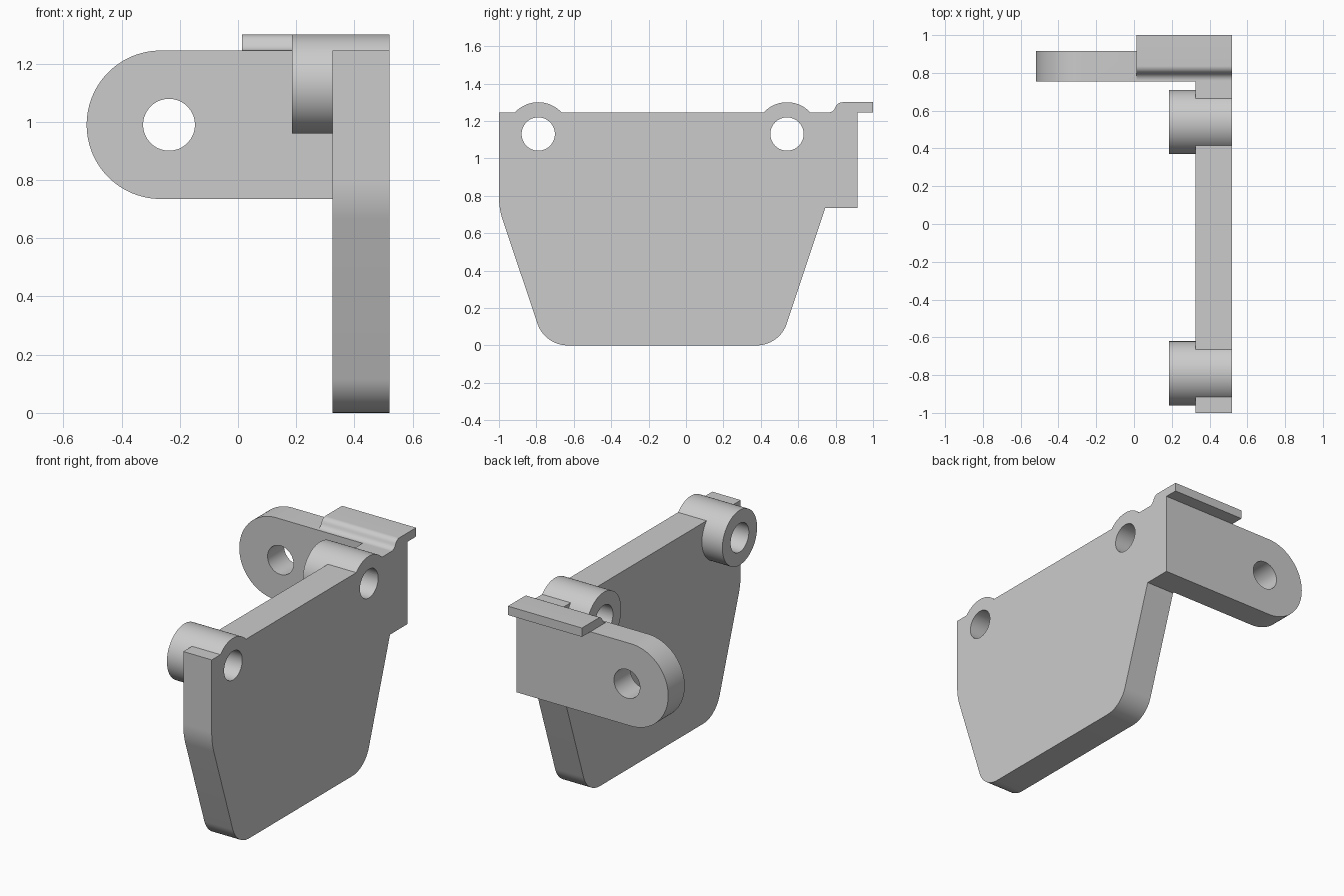
import bpy, bmesh, math
from mathutils import Vector

cube = bpy.data.objects.get("Cube")
if cube:
    bpy.data.objects.remove(cube, do_unlink=True)

GREY = (0.6, 0.6, 0.6, 1.0)
mat = bpy.data.materials.new("plain grey")
mat.use_nodes = True
mat.diffuse_color = GREY
mat.node_tree.nodes["Principled BSDF"].inputs["Base Color"].default_value = GREY


def rounded(corners, steps=16):
    """Closed profile from (a, b, radius) corners, each filleted by its radius."""
    points = []
    for i, (a, b, r) in enumerate(corners):
        p = Vector((a, b))
        if r == 0:
            points.append(p)
            continue
        u = (Vector(corners[i - 1][:2]) - p).normalized()
        v = (Vector(corners[(i + 1) % len(corners)][:2]) - p).normalized()
        half = u.angle(v) / 2
        centre = p + (u + v).normalized() * (r / math.sin(half))
        start = p + u * (r / math.tan(half)) - centre
        end = p + v * (r / math.tan(half)) - centre
        sweep = math.pi - 2 * half
        for k in range(steps + 1):
            t = k / steps
            points.append(centre + (start * math.sin((1 - t) * sweep)
                                    + end * math.sin(t * sweep)) / math.sin(sweep))
    return points


def circle(a, b, r, steps=64):
    turn = 2 * math.pi / steps
    return [Vector((a + r * math.cos(k * turn), b + r * math.sin(k * turn)))
            for k in range(steps)]


def prism(name, profile, axis, lo, hi):
    """Extrude a profile along x (profile in y, z) or along y (profile in x, z)."""
    bm = bmesh.new()
    rings = []
    for d in (lo, hi):
        rings.append([bm.verts.new((d, p.x, p.y) if axis == "x" else (p.x, d, p.y))
                      for p in profile])
    bm.faces.new(rings[0])
    bm.faces.new(rings[1])
    for i in range(len(profile)):
        bm.faces.new((rings[0][i - 1], rings[0][i], rings[1][i], rings[1][i - 1]))
    bmesh.ops.recalc_face_normals(bm, faces=bm.faces)
    mesh = bpy.data.meshes.new(name)
    bm.to_mesh(mesh)
    bm.free()
    mesh.materials.append(mat)
    obj = bpy.data.objects.new(name, mesh)
    bpy.context.collection.objects.link(obj)
    return obj


def combine(target, other, operation):
    mod = target.modifiers.new(other.name, "BOOLEAN")
    mod.operation = operation
    mod.solver = "EXACT"
    mod.object = other
    bpy.ops.object.select_all(action="DESELECT")
    target.select_set(True)
    bpy.context.view_layer.objects.active = target
    bpy.ops.object.modifier_apply(modifier=mod.name)
    bpy.data.objects.remove(other, do_unlink=True)


TOP, LUG_LOW = 1.245, 0.735
INNER, OUTER = 0.325, 0.52
BACK = 0.917
HUBS = ((-0.79, 1.13), (0.54, 1.13))

# Tapered side plate with a rear extension
bracket = prism("bracket", rounded([
    (-1, TOP, 0), (-1, 0.73, 0.4), (-0.755, 0, 0.17), (0.5, 0, 0.17),
    (0.745, LUG_LOW, 0), (BACK, LUG_LOW, 0), (BACK, TOP, 0)]), "x", INNER, OUTER)

# Round-ended lug crossing behind the plate
lug = prism("lug", rounded([
    (OUTER, TOP, 0), (-0.52, TOP, 0.2545), (-0.52, LUG_LOW, 0.2545),
    (OUTER, LUG_LOW, 0)], 24), "y", 0.755, BACK)
combine(bracket, lug, "UNION")

# Overhanging ledge with a soft step at its front
ledge = prism("ledge", rounded([
    (0.757, 1.2, 0), (0.757, TOP, 0), (0.786, TOP, 0.04), (0.811, 1.3, 0.04),
    (1, 1.3, 0), (1, TOP, 0), (BACK, TOP, 0), (BACK, 1.2, 0)], 8), "x", 0.013, OUTER)
combine(bracket, ledge, "UNION")

# Two hinge hubs, then their bores
for y, z in HUBS:
    combine(bracket, prism("hub", circle(y, z, 0.17), "x", 0.185, OUTER), "UNION")
for y, z in HUBS:
    combine(bracket, prism("hub_bore", circle(y, z, 0.089), "x", 0.1, 0.6), "DIFFERENCE")

# Hole through the lug
combine(bracket, prism("lug_bore", circle(-0.237, 0.99, 0.089), "y", 0.7, 1.0), "DIFFERENCE")

bpy.ops.object.select_all(action="DESELECT")
bracket.select_set(True)
bpy.context.view_layer.objects.active = bracket
bpy.ops.object.shade_smooth_by_angle(angle=math.radians(30))
